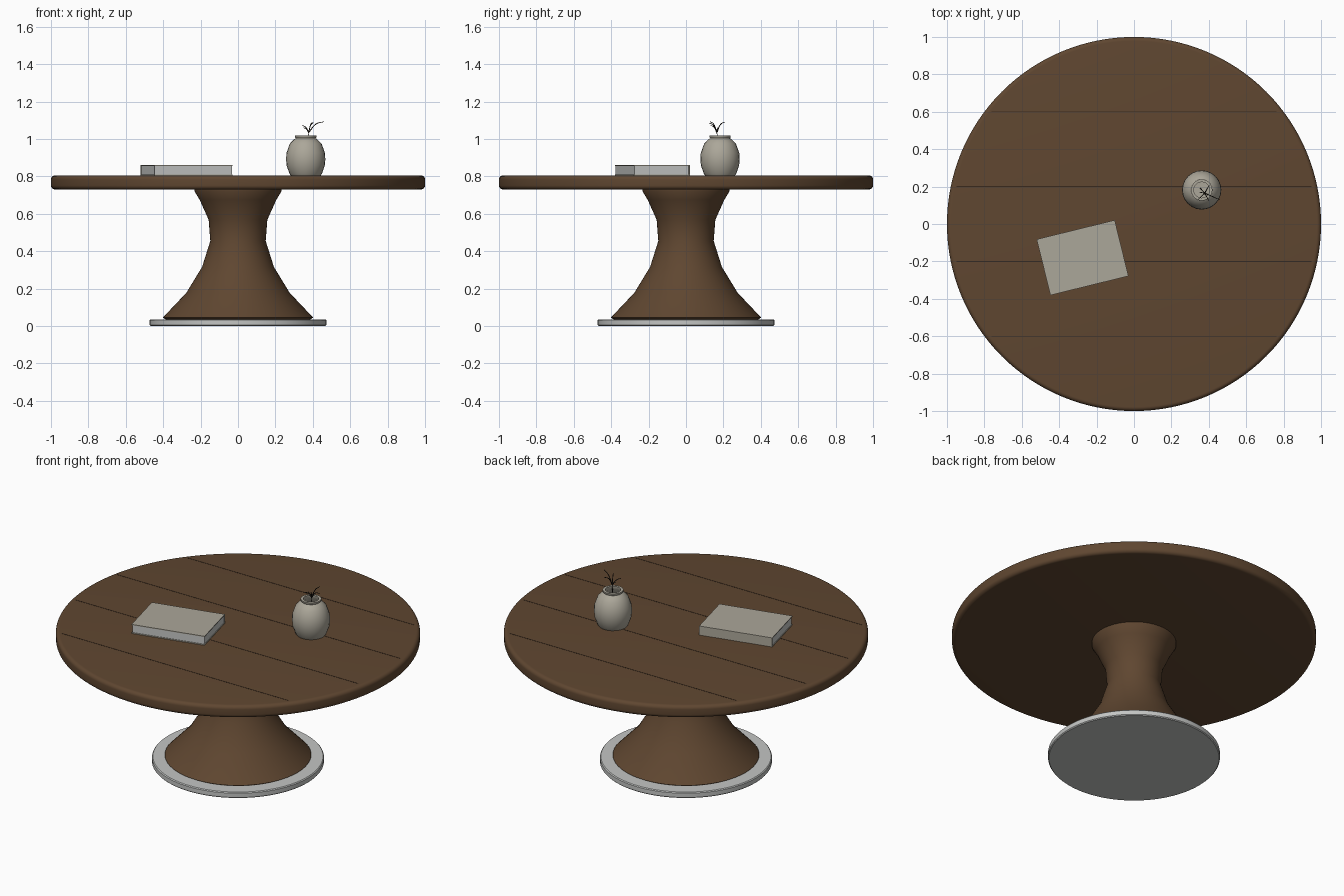
import bpy, bmesh, math
from mathutils import Matrix, Vector

cube = bpy.data.objects.get("Cube")
if cube:
    bpy.data.objects.remove(cube, do_unlink=True)


def material(name, rgb):
    m = bpy.data.materials.new(name)
    m.use_nodes = True
    m.diffuse_color = (*rgb, 1)
    bsdf = next(n for n in m.node_tree.nodes if n.type == 'BSDF_PRINCIPLED')
    bsdf.inputs["Base Color"].default_value = (*rgb, 1)
    return m


WOOD = material("walnut wood", (0.115, 0.062, 0.03))
GROOVE = material("dark groove", (0.04, 0.022, 0.012))
METAL = material("pale metal", (0.55, 0.56, 0.55))
CLAY = material("beige clay", (0.41, 0.385, 0.32))
PAPER = material("pale paper", (0.55, 0.56, 0.55))
TWIG = material("dark twig", (0.02, 0.015, 0.01))


def finish(name, bm, mat, smooth=None):
    bmesh.ops.recalc_face_normals(bm, faces=bm.faces)
    mesh = bpy.data.meshes.new(name)
    bm.to_mesh(mesh)
    bm.free()
    ob = bpy.data.objects.new(name, mesh)
    bpy.context.collection.objects.link(ob)
    mesh.materials.append(mat)
    if smooth:
        bpy.ops.object.select_all(action='DESELECT')
        bpy.context.view_layer.objects.active = ob
        ob.select_set(True)
        bpy.ops.object.shade_smooth_by_angle(angle=math.radians(smooth))
    return ob


def lathe(name, profile, mat, steps, centre=(0, 0), smooth=40):
    """Spin (radius, height) points round a vertical axis."""
    bm = bmesh.new()
    rings = []
    for r, z in profile:
        count = steps if r else 1
        rings.append([bm.verts.new((centre[0] + r * math.cos(math.tau * i / steps),
                                    centre[1] + r * math.sin(math.tau * i / steps), z))
                      for i in range(count)])
    for a, b in zip(rings, rings[1:]):
        for i in range(steps):
            j = (i + 1) % steps
            quad = [a[i % len(a)], a[j % len(a)], b[j % len(b)], b[i % len(b)]]
            bm.faces.new(list(dict.fromkeys(quad)))
    return finish(name, bm, mat, smooth)


def box(name, size, place, mat):
    bm = bmesh.new()
    bmesh.ops.create_cube(bm, size=1, matrix=place @ Matrix.Diagonal((*size, 1)))
    return finish(name, bm, mat)


# Table: base plate, flared pedestal and round top
lathe("base_plate", [(0, 0), (0.467, 0), (0.472, 0.005), (0.472, 0.031),
                     (0.467, 0.036), (0, 0.036)], METAL, 96)
lathe("pedestal", [(0, 0.035), (0.385, 0.035), (0.402, 0.045), (0.276, 0.178),
                   (0.192, 0.316), (0.148, 0.455), (0.157, 0.568), (0.205, 0.675),
                   (0.232, 0.72), (0.232, 0.735), (0, 0.735)], WOOD, 64)
low, high, bevel = 0.73, 0.805, 0.022
arc = [(1 - bevel + bevel * math.cos(t), math.sin(t) * bevel)
       for t in (math.radians(15 * k) for k in range(7))]
edge = [(r, low + bevel - h) for r, h in reversed(arc)]
edge += [(r, high - bevel + h) for r, h in arc]
lathe("table_top", [(0, low)] + edge + [(0, high)], WOOD, 128)

# Plank joints across the top
for n, y in enumerate((-0.6, -0.2, 0.2, 0.6)):
    length = 2 * math.sqrt(0.97 ** 2 - y * y)
    box(f"plank_joint_{n + 1}", (length, 0.004, 0.002),
        Matrix.Translation((0, y, high)), GROOVE)

# Book: page block, two covers and a spine at the back
book = Matrix.Translation((-0.275, -0.18, high)) @ Matrix.Rotation(math.radians(13.8), 4, 'Z')
length, depth, thick = 0.43, 0.308, 0.055
for name, z in (("book_bottom_cover", 0.0025), ("book_top_cover", thick - 0.0025)):
    box(name, (length, depth, 0.005), book @ Matrix.Translation((0, 0, z)), CLAY)
box("book_pages", (length - 0.006, depth - 0.008, thick - 0.01),
    book @ Matrix.Translation((0, 0, thick / 2)), PAPER)
box("book_spine", (length, 0.006, thick),
    book @ Matrix.Translation((0, depth / 2 - 0.003, thick / 2)), CLAY)

# Hollow vase
spot = (0.362, 0.182)
lathe("vase", [(0, high), (0.08, high), (0.087, 0.815), (0.102, 0.858), (0.105, 0.89),
               (0.103, 0.925), (0.085, 0.975), (0.06, 1.0), (0.052, 1.004),
               (0.057, 1.009), (0.057, 1.018), (0.042, 1.018), (0.042, 1.0),
               (0.08, 0.96), (0.09, 0.9), (0.07, 0.83), (0, 0.825)], CLAY, 24, spot, 50)

# Twigs curling out of the vase
fork = Vector((0.378, 0.165, 1.035))
foot = Vector((0.355, 0.19, 0.83))
tips = [(0.458, 0.13, 1.092), (0.402, 0.208, 1.091), (0.343, 0.132, 1.072),
        (0.4, 0.125, 1.085), (0.35, 0.17, 1.06)]
paths = [[foot, foot.lerp(fork, 0.5), fork]]
for tip in map(Vector, tips):
    bend = fork.lerp(tip, 0.5)
    bend.z = fork.z + (tip.z - fork.z) * 0.8
    paths.append([fork, bend, tip])
curve = bpy.data.curves.new("twigs", 'CURVE')
curve.dimensions = '3D'
curve.bevel_depth = 0.0025
curve.bevel_resolution = 1
curve.resolution_u = 6
curve.use_fill_caps = True
for path in paths:
    spline = curve.splines.new('BEZIER')
    spline.bezier_points.add(len(path) - 1)
    for k, (point, co) in enumerate(zip(spline.bezier_points, path)):
        point.co = co
        point.handle_left_type = point.handle_right_type = 'AUTO'
        point.radius = 1.2 - 0.3 * k
curve.materials.append(TWIG)
bpy.context.collection.objects.link(bpy.data.objects.new("twigs", curve))
